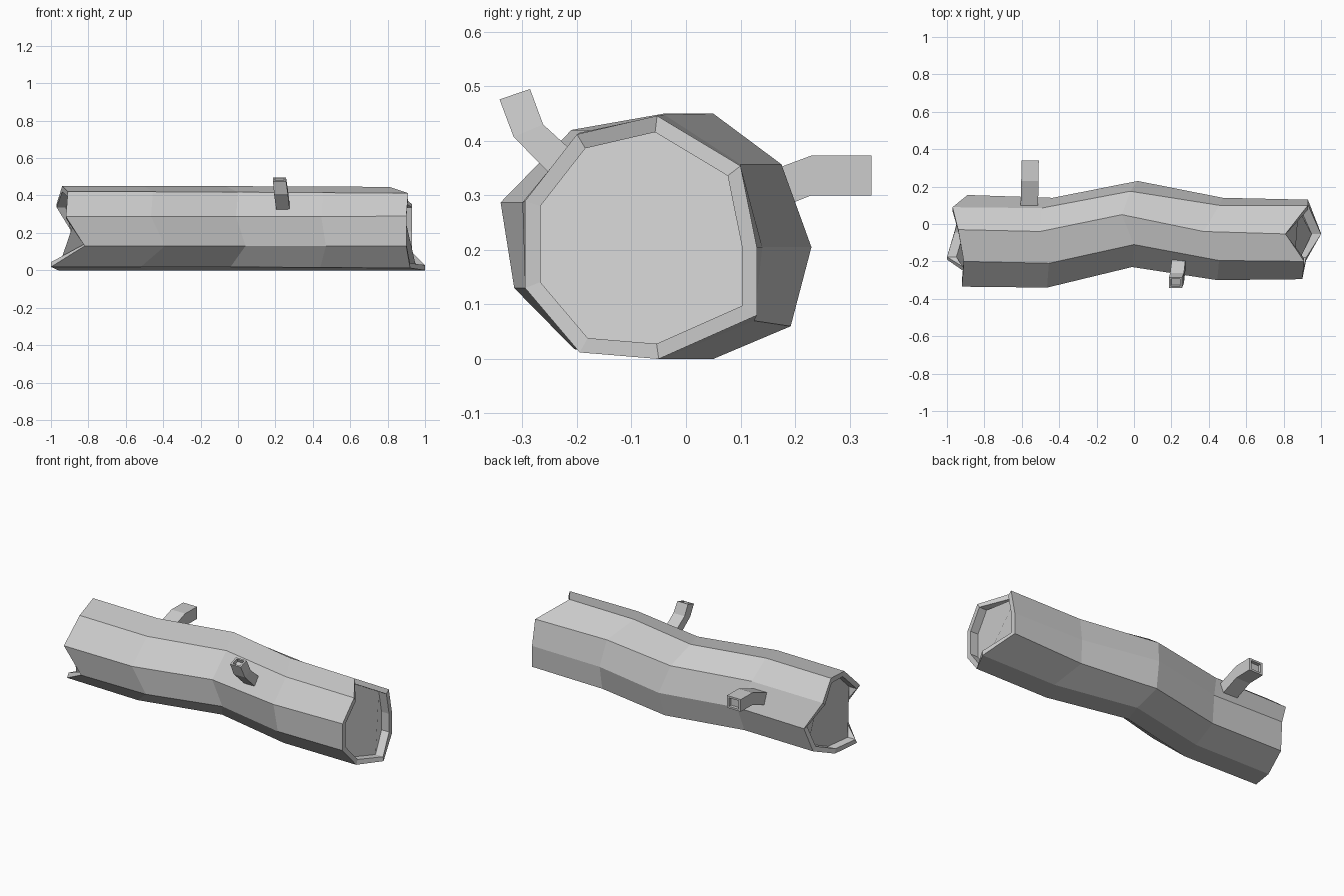
import bpy, bmesh
from mathutils import Vector

if "Cube" in bpy.data.objects:
    bpy.data.objects.remove(bpy.data.objects["Cube"])

N = 9
# Nine-sided cross-sections (y, z): left end, middle, right end
LEFT = [(.155, .205), (.09, .355), (-.03, .45), (-.2, .42), (-.335, .287),
        (-.315, .13), (-.19, .018), (-.04, 0), (.11, .06)]
LEFTQ = [(.14, .205), (.085, .357), (-.04, .45), (-.21, .42), (-.34, .287),
         (-.315, .13), (-.205, .018), (-.05, 0), (.1, .06)]
MID = [(.23, .205), (.175, .357), (.05, .45), (-.11, .418), (-.23, .287),
       (-.205, .13), (-.095, .018), (.05, 0), (.192, .06)]
RIGHTQ = [(.14, .205), (.1, .357), (-.04, .448), (-.195, .415), (-.3, .287),
          (-.295, .13), (-.195, .015), (-.045, 0), (.125, .07)]
RIGHT = [(.13, .205), (.1, .354), (-.053, .446), (-.2, .412), (-.295, .29),
         (-.295, .13), (-.195, .012), (-.05, 0), (.13, .08)]
# Jagged x position of each corner at both ends
X_LEFT = [-.89, -.97, -.94, -.91, -.92, -.82, -1.0, -.96, -.92]
X_RIGHT = [.93, .93, .81, .91, .90, .90, .92, 1.0, .93]


def finish(bm, name):
    bmesh.ops.recalc_face_normals(bm, faces=bm.faces)
    me = bpy.data.meshes.new(name)
    bm.to_mesh(me)
    bm.free()
    ob = bpy.data.objects.new(name, me)
    bpy.context.collection.objects.link(ob)
    return ob


def skin(bm, rings):
    """Bridge a list of equal rings and cap the first and last."""
    vs = [[bm.verts.new(p) for p in r] for r in rings]
    n = len(rings[0])
    for a, b in zip(vs, vs[1:]):
        for i in range(n):
            j = (i + 1) % n
            bm.faces.new((a[i], a[j], b[j], b[i]))
    bm.faces.new(vs[0])
    bm.faces.new(vs[-1])


def inset_ring(ring, factor):
    c = sum(ring, Vector()) / len(ring)
    return [Vector((p.x, c.y + (p.y - c.y) * factor, c.z + (p.z - c.z) * factor))
            for p in ring]


# Log: crooked trunk with jagged, recessed ends
rings = []
for k, prof in enumerate((LEFT, LEFTQ, MID, RIGHTQ, RIGHT)):
    t = k / 4
    rings.append([Vector((X_LEFT[i] * (1 - t) + X_RIGHT[i] * t, *prof[i]))
                  for i in range(N)])
depth = Vector((.05, 0, 0))
lip_l, lip_r = inset_ring(rings[0], .87), inset_ring(rings[-1], .87)
rings = ([[p + depth for p in lip_l], lip_l] + rings
         + [lip_r, [p - depth for p in lip_r]])
bm = bmesh.new()
skin(bm, rings)
finish(bm, "log")


def branch(name, sections):
    """Bent square stub; each section is (x, half width, lower yz, upper yz)."""
    rs = [[Vector((x - w, *lo)), Vector((x + w, *lo)),
           Vector((x + w, *hi)), Vector((x - w, *hi))] for x, w, lo, hi in sections]
    # hollow tip: narrow the last ring, then push it back inside
    c = sum(rs[-1], Vector()) / 4
    lip = [c + (p - c) * .7 for p in rs[-1]]
    back = (sum(rs[-2], Vector()) / 4 - c).normalized() * .02
    bm = bmesh.new()
    skin(bm, rs + [lip, [p + back for p in lip]])
    finish(bm, name)


branch("front_branch", [(.24, .036, (-.235, .325), (-.18, .355)),
                        (.23, .037, (-.316, .407), (-.262, .43)),
                        (.222, .035, (-.342, .476), (-.286, .495))])
branch("back_branch", [(-.56, .047, (.08, .24), (.06, .31)),
                       (-.557, .046, (.23, .30), (.23, .373)),
                       (-.555, .046, (.34, .30), (.34, .373))])
